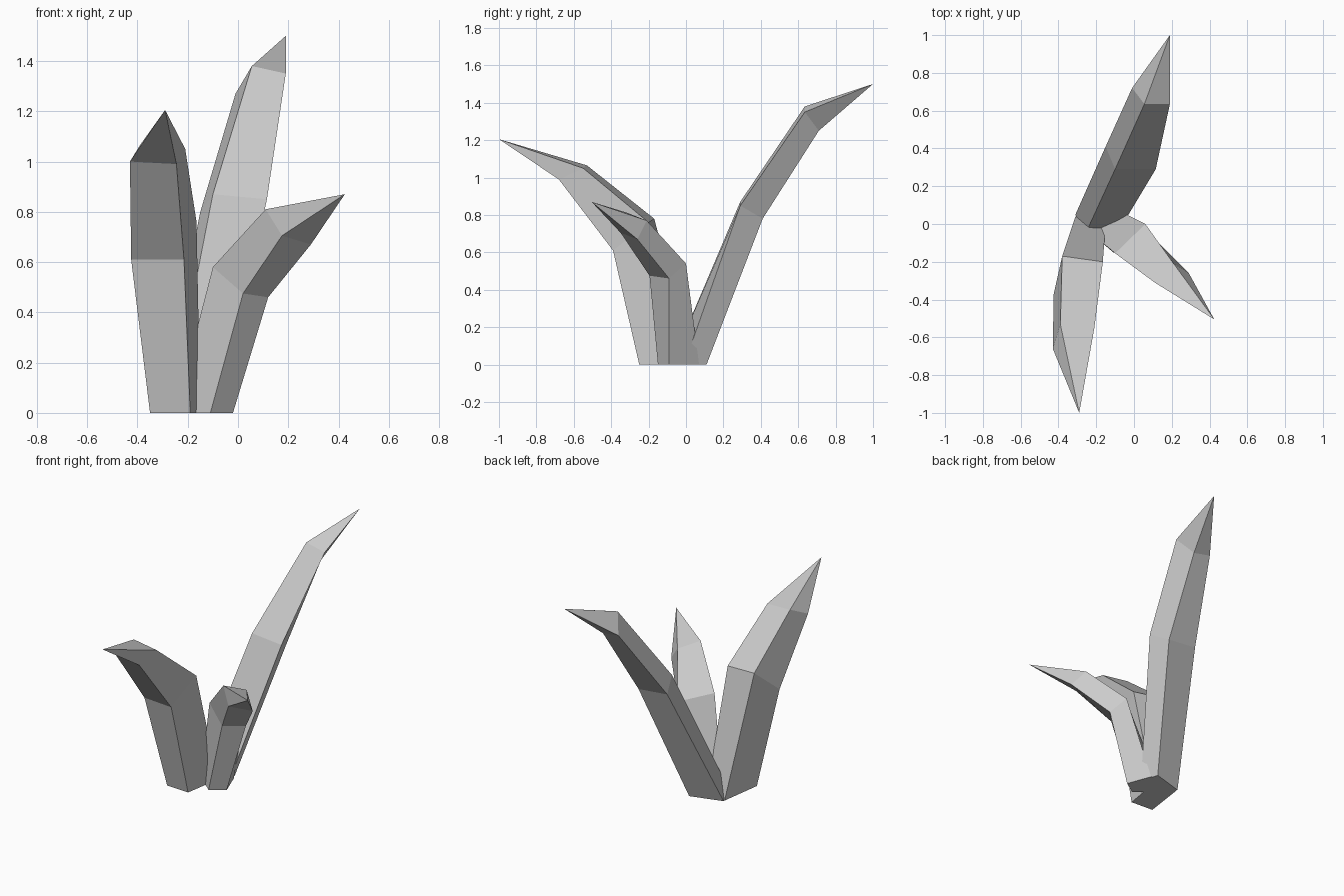
import bpy, bmesh


def blade(name, rings, tip):
    """Loft four-sided cross-sections from the ground up to a pointed tip."""
    bm = bmesh.new()
    loops = [[bm.verts.new(p) for p in ring] for ring in rings]
    point = bm.verts.new(tip)
    bm.faces.new(loops[0])
    for low, high in zip(loops, loops[1:]):
        for i in range(4):
            j = (i + 1) % 4
            bm.faces.new((low[i], low[j], high[j], high[i]))
    for i in range(4):
        bm.faces.new((loops[-1][i], loops[-1][(i + 1) % 4], point))
    bmesh.ops.recalc_face_normals(bm, faces=bm.faces)
    mesh = bpy.data.meshes.new(name)
    bm.to_mesh(mesh)
    bm.free()
    obj = bpy.data.objects.new(name, mesh)
    bpy.context.collection.objects.link(obj)
    return obj


# Tall blade leaning to the back
blade("tall_back_blade", [
    [(-0.31, 0.05, 0), (-0.27, -0.08, 0), (-0.065, -0.01, 0), (-0.10, 0.11, 0)],
    [(-0.15, 0.41, 0.80), (-0.10, 0.29, 0.87), (0.115, 0.29, 0.85), (0.06, 0.41, 0.78)],
    [(-0.01, 0.72, 1.27), (0.055, 0.635, 1.38), (0.19, 0.635, 1.35), (0.11, 0.71, 1.25)],
], (0.19, 1.0, 1.5))

# Middle blade leaning to the front
blade("front_blade", [
    [(-0.31, 0.04, 0), (-0.15, 0.0, 0), (-0.19, -0.25, 0), (-0.35, -0.24, 0)],
    [(-0.38, -0.17, 0.78), (-0.165, -0.20, 0.76), (-0.215, -0.39, 0.61), (-0.425, -0.37, 0.61)],
    [(-0.39, -0.53, 1.065), (-0.21, -0.55, 1.05), (-0.245, -0.68, 0.99), (-0.43, -0.66, 1.0)],
], (-0.29, -1.0, 1.205))

# Short blade leaning to the front right
blade("short_right_blade", [
    [(-0.25, -0.03, 0), (-0.11, -0.15, 0), (-0.02, -0.09, 0), (-0.08, 0.07, 0)],
    [(-0.10, -0.155, 0.58), (0.02, -0.195, 0.475), (0.12, -0.09, 0.46), (0.06, 0.0, 0.54)],
    [(0.11, -0.31, 0.81), (0.175, -0.35, 0.705), (0.29, -0.26, 0.67), (0.21, -0.21, 0.77)],
], (0.425, -0.505, 0.87))
